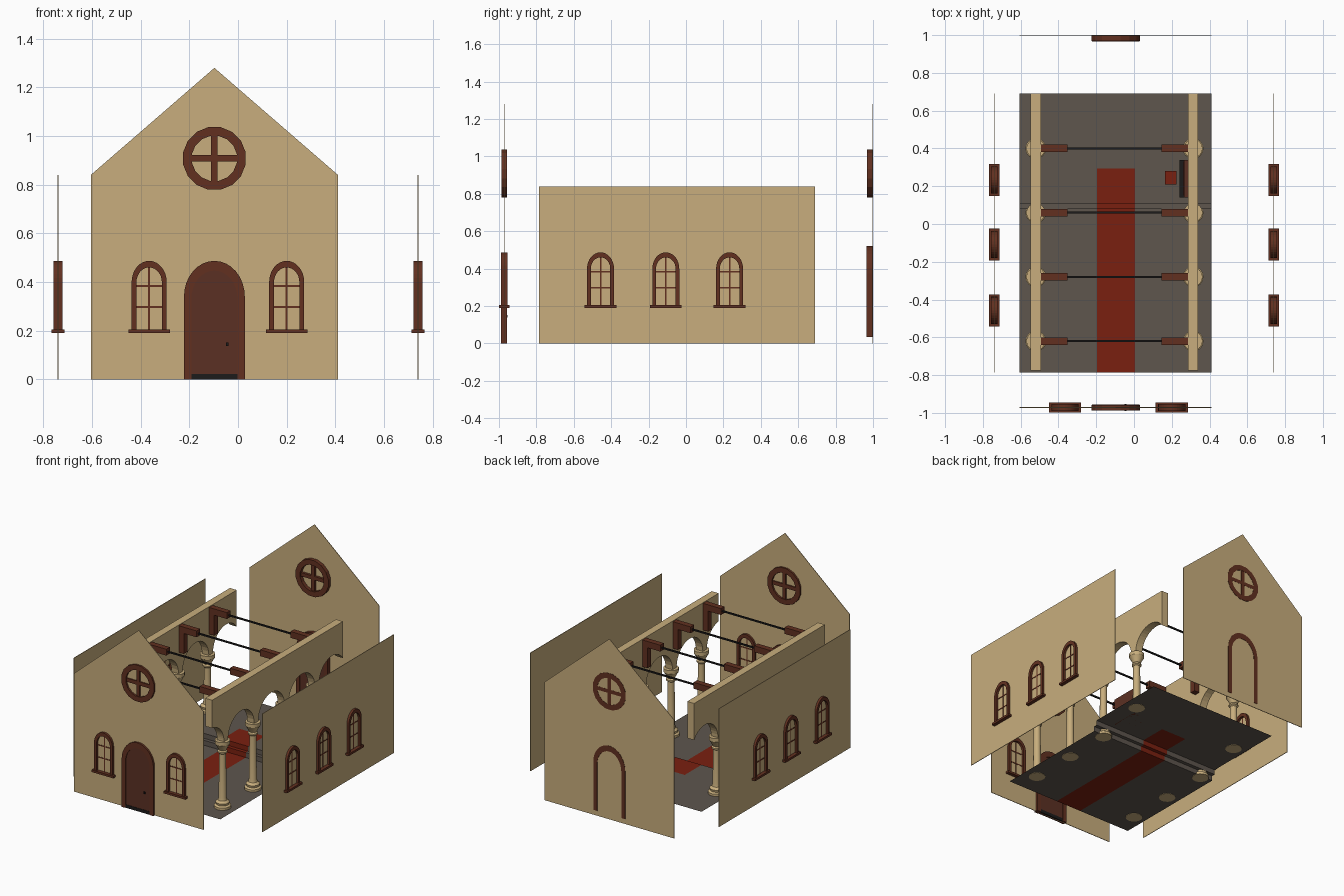
import bpy, bmesh, math

if "Cube" in bpy.data.objects:
    bpy.data.objects.remove(bpy.data.objects["Cube"])

def mat(name, c):
    m = bpy.data.materials.new(name)
    m.diffuse_color = (*c, 1)
    m.use_nodes = True
    m.node_tree.nodes["Principled BSDF"].inputs["Base Color"].default_value = m.diffuse_color
    return m

TAN = mat("sandstone", (0.578, 0.423, 0.205))
WOOD = mat("dark_wood", (0.122, 0.030, 0.0144))
DOOR = mat("door_wood", (0.105, 0.030, 0.017))
FLOOR = mat("grey_floor", (0.112, 0.093, 0.076))
RED = mat("red_carpet", (0.195, 0.0144, 0.005))
IRON = mat("black_iron", (0.012, 0.011, 0.011))
MID = -0.097          # centre line of the nave

def make(name, verts, faces, *mats):
    me = bpy.data.meshes.new(name)
    me.from_pydata(verts, [], faces)
    for m in mats:
        me.materials.append(m)
    ob = bpy.data.objects.new(name, me)
    bpy.context.collection.objects.link(ob)
    bm = bmesh.new()
    bm.from_mesh(me)
    bmesh.ops.recalc_face_normals(bm, faces=bm.faces)
    bm.to_mesh(me)
    bm.free()
    return ob

def box(name, x0, x1, y0, y1, z0, z1, m):
    v = [(x, y, z) for x in (x0, x1) for y in (y0, y1) for z in (z0, z1)]
    f = [(0, 1, 3, 2), (4, 6, 7, 5), (0, 4, 5, 1), (2, 3, 7, 6), (0, 2, 6, 4), (1, 5, 7, 3)]
    return make(name, v, f, m)

# A wall frame maps (u along wall, w through wall, z) to the world
def on_front(cx, cy):
    return lambda u, w, z: (cx + u, cy + w, z)

def on_side(cx, cy):
    return lambda u, w, z: (cx + w, cy + u, z)

def slab(name, place, outline, w0, w1, m):
    n = len(outline)
    v = [place(u, w, z) for w in (w0, w1) for u, z in outline]
    f = [tuple(range(n)), tuple(range(n, 2 * n))]
    f += [(i, (i + 1) % n, n + (i + 1) % n, n + i) for i in range(n)]
    return make(name, v, f, m)

def band(name, place, outer, inner, w0, w1, m, closed=False):
    n = len(outer)
    v = [place(u, w, z) for w in (w0, w1) for ring in (outer, inner) for u, z in ring]
    f = []
    for i in range(n if closed else n - 1):
        j = (i + 1) % n
        f += [(i, j, n + j, n + i), (2*n + i, 2*n + j, 3*n + j, 3*n + i),
              (i, j, 2*n + j, 2*n + i), (n + i, n + j, 3*n + j, 3*n + i)]
    if not closed:
        f += [(0, n, 3*n, 2*n), (n - 1, 2*n - 1, 4*n - 1, 3*n - 1)]
    return make(name, v, f, m)

def rect(u0, u1, z0, z1):
    return [(u0, z0), (u1, z0), (u1, z1), (u0, z1)]

def arch(hw, z0, spring, top, n=16):
    pts = [(hw, z0)]
    pts += [(hw * math.cos(math.pi * i / n), spring + (top - spring) * math.sin(math.pi * i / n))
            for i in range(n + 1)]
    return pts + [(-hw, z0)]

def window(name, place):
    band(name + "_frame", place, arch(.072, .2, .40, .487), arch(.052, .2, .40, .46), -.018, .018, WOOD)
    slab(name + "_sill", place, rect(-.085, .085, .19, .205), -.027, .027, WOOD)
    slab(name + "_mullion", place, rect(-.004, .004, .2, .462), -.004, .004, WOOD)
    for z in (.297, .383):
        slab(name + "_bar", place, rect(-.052, .052, z - .004, z + .004), -.004, .004, WOOD)

def rose(name, place, w0, w1):
    ring = lambda r: [(r * math.cos(math.pi * (i + .5) / 8), .908 + r * math.sin(math.pi * (i + .5) / 8))
                      for i in range(16)]
    band(name + "_ring", place, ring(.131), ring(.094), w0, w1, WOOD, True)
    slab(name + "_upright", place, rect(-.013, .013, .81, 1.0), w0 * .7, w1 * .7, WOOD)
    slab(name + "_crossbar", place, rect(-.1, .1, .895, .921), w0 * .7, w1 * .7, WOOD)

# Gable walls
gable = [(-.508, 0), (.508, 0), (.508, .84), (0, 1.28), (-.508, .84)]
front, back = on_front(MID, -.972), on_front(MID, .996)
slab("front_gable", front, gable, -.002, .002, TAN)
slab("back_gable", back, gable, -.002, .002, TAN)
rose("front_rose_window", front, -.015, .015)
rose("back_rose_window", back, -.028, .004)
for i, x in enumerate((-.365, .2)):
    window("front_window_%d" % i, on_front(x, -.972))

# Front door and back door
for name, pl, dz, w0, w1, p0, p1 in (("front", front, 0, -.016, .016, -.010, .010),
                                     ("back", back, .035, -.030, .004, -.024, -.001)):
    band(name + "_door_frame", pl, arch(.125, dz, .34 + dz, .487 + dz),
         arch(.095, dz, .33 + dz, .447 + dz), w0, w1, WOOD)
    slab(name + "_door", pl, arch(.096, dz, .33 + dz, .448 + dz), p0, p1, DOOR)
slab("door_handle", front, rect(.047, .057, .138, .152), -.018, .018, IRON)
slab("door_sill", front, rect(-.095, .095, 0, .022), -.013, .013, IRON)

# Side walls with three windows each
for side, x in (("left", -.74), ("right", .74)):
    slab(side + "_wall", on_side(x, 0), rect(-.785, .69, 0, .84), -.002, .002, TAN)
    for i, y in enumerate((-.457, -.108, .233)):
        window("%s_window_%d" % (side, i), on_side(x, y))

# Stepped floor with the carpet as inset faces
xs = (-.605, -.195, .005, .41)
path = ((-.785, .002), (.08, .002), (.08, .037), (.105, .037), (.105, .072), (.293, .072), (.69, .072))
fv = [(x, y, z) for y, z in path for x in xs]
ff = [(r*4 + c, r*4 + c + 1, r*4 + c + 5, r*4 + c + 4) for r in range(6) for c in range(3)]
floor = make("stepped_floor", fv, ff, FLOOR, RED)
for p in floor.data.polygons:
    p.material_index = int(abs(p.center.x + .095) < .05 and p.center.y < .29)

# Arcades: wall with round arches over columns
COLS = (-.62, -.28, .06, .4)
SPRING, R, Y0, Y1 = .48, .147, -.775, .69
under = []
for k in range(5):
    c = -.79 + .34 * k
    lo, hi = max(-R, Y0 - c), min(R, Y1 - c)
    a0, a1 = math.acos(-lo / R), math.acos(-hi / R)
    for i in range(17):
        a = a0 + (a1 - a0) * i / 16
        under.append((c - R * math.cos(a), SPRING + R * math.sin(a)))
outline = under + [(Y1, .825), (Y0, .825)]

def column(name, x, y, z0):
    prof = [(0, z0), (.055, z0), (.055, z0 + .018), (.042, z0 + .026), (.046, z0 + .042),
            (.03, z0 + .056), (.026, z0 + .075), (.023, .385), (.032, .392), (.032, .402),
            (.025, .41), (.043, .445), (.05, .455), (.05, SPRING), (0, SPRING)]
    n = 16
    v = [(x + r * math.cos(2*math.pi*i/n), y + r * math.sin(2*math.pi*i/n), z) for r, z in prof for i in range(n)]
    f = [(k*n + i, k*n + (i+1) % n, (k+1)*n + (i+1) % n, (k+1)*n + i)
         for k in range(1, len(prof) - 2) for i in range(n)]
    f += [tuple(range(n, 2*n)), tuple(range((len(prof)-2)*n, (len(prof)-1)*n))]
    ob = make(name, v, f, TAN)
    bm = bmesh.new()
    bm.from_mesh(ob.data)
    bmesh.ops.delete(bm, geom=[p for p in bm.verts if not p.link_faces], context='VERTS')
    bm.to_mesh(ob.data)
    bm.free()
    bpy.ops.object.select_all(action='DESELECT')
    ob.select_set(True)
    bpy.context.view_layer.objects.active = ob
    bpy.ops.object.shade_smooth_by_angle(angle=math.radians(30))

for side, x, s in (("left", -.52, 1), ("right", .313, -1)):
    slab(side + "_arcade", on_side(x, 0), outline, -.027, .027, TAN)
    for i, y in enumerate(COLS):
        column("%s_column_%d" % (side, i), x, y, .07 if y > .1 else 0)
        # Wooden roof brackets on the inner face
        a = x + s * .027
        post, arm = sorted((a, a + s * .04)), sorted((a, a + s * .14))
        box("%s_bracket_post_%d" % (side, i), *post, y - .02, y + .02, .63, .775, WOOD)
        box("%s_bracket_arm_%d" % (side, i), *arm, y - .02, y + .02, .775, .82, WOOD)

# Iron tie rods
for i, y in enumerate(COLS):
    box("tie_rod_%d" % i, -.37, .16, y - .005, y + .005, .79, .80, IRON)

# Small upright organ and stool on the raised floor
box("organ_body", .265, .285, .14, .34, .072, .26, DOOR)
box("organ_panel", .262, .265, .15, .33, .18, .25, RED)
box("organ_keyboard", .24, .265, .14, .34, .155, .17, IRON)
for y in (.145, .325):
    box("organ_leg", .243, .253, y, y + .01, .072, .155, DOOR)
box("stool_seat", .165, .225, .21, .28, .125, .14, RED)
for x in (.168, .214):
    for y in (.213, .269):
        box("stool_leg", x, x + .008, y, y + .008, .072, .125, DOOR)
